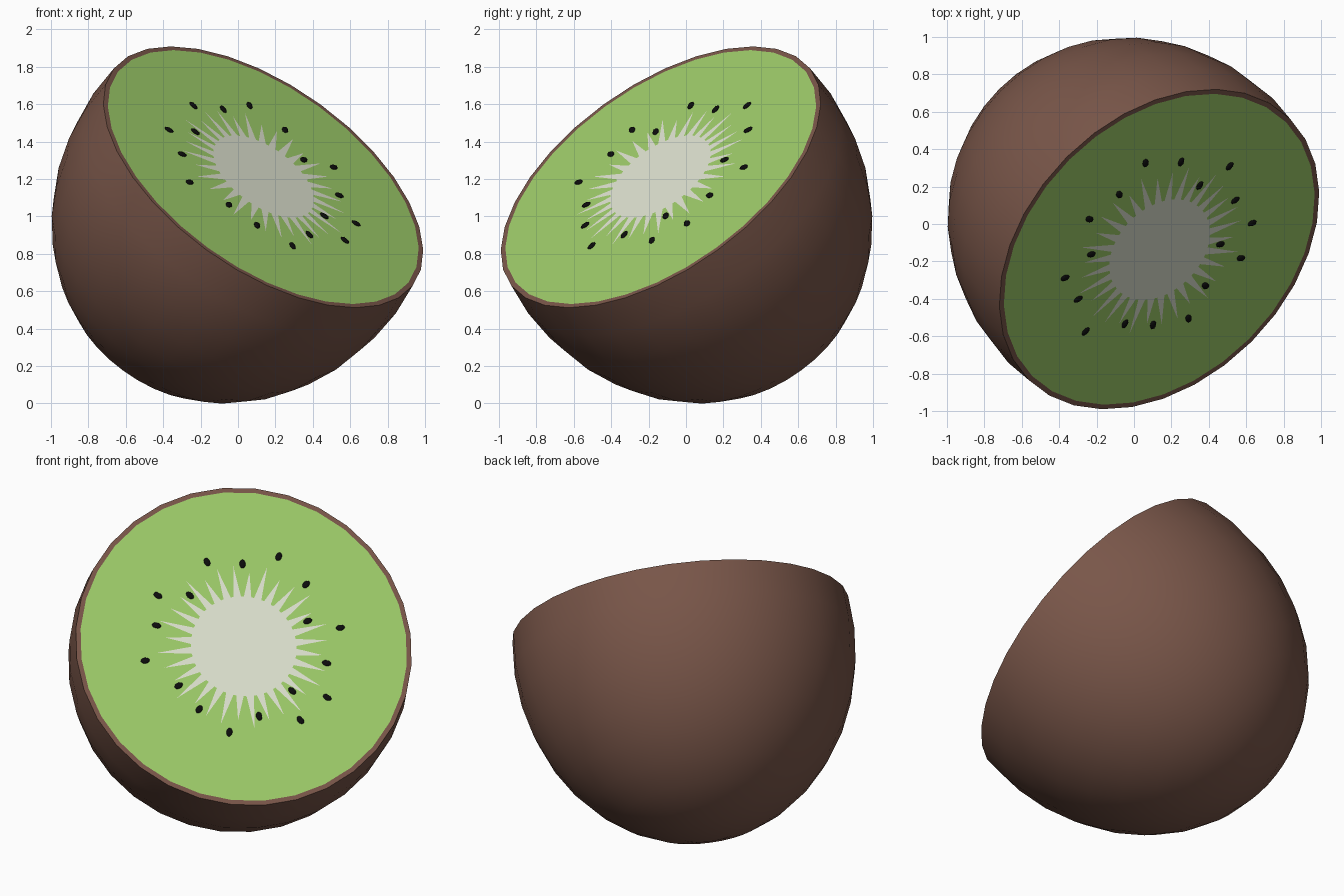
import bpy, bmesh, math
from mathutils import Vector, Matrix

if "Cube" in bpy.data.objects:
    bpy.data.objects.remove(bpy.data.objects["Cube"])

# Cut face frame: local Z is the cut normal, origin is the middle of the cut
NORMAL = Vector((0.5, -0.5, math.sqrt(0.5)))
CENTRE = Vector((0.135, -0.135, 1.21))
FRAME = Matrix.Translation(CENTRE) @ NORMAL.to_track_quat('Z', 'Y').to_matrix().to_4x4()
WIDE, LONG, CUT = 1.0, 1.162, 0.18    # half width, half length, cut height above equator
SIDES = 32


def material(name, rgb):
    m = bpy.data.materials.new(name)
    lin = [(c / 255 / 12.92) if c < 11 else ((c / 255 + 0.055) / 1.055) ** 2.4 for c in rgb]
    m.diffuse_color = (*lin, 1)
    m.use_nodes = True
    m.node_tree.nodes["Principled BSDF"].inputs["Base Color"].default_value = m.diffuse_color
    return m


SKIN = material("brown skin", (121, 86, 73))
FLESH = material("green flesh", (156, 202, 104))
CORE = material("pale core", (220, 224, 206))
SEED = material("black seed", (12, 12, 12))


def finish(bm, name, mat, smooth=False):
    bm.transform(FRAME)
    me = bpy.data.meshes.new(name)
    bm.to_mesh(me)
    bm.free()
    me.materials.append(mat)
    ob = bpy.data.objects.new(name, me)
    bpy.context.collection.objects.link(ob)
    if smooth:
        bpy.ops.object.select_all(action='DESELECT')
        ob.select_set(True)
        bpy.context.view_layer.objects.active = ob
        bpy.ops.object.shade_smooth_by_angle(angle=math.radians(35))
    return ob


def ring(bm, r, z):
    return [bm.verts.new((r * math.cos(a), r * math.sin(a), z))
            for a in (2 * math.pi * i / SIDES for i in range(SIDES))]


# Skin: elongated half fruit, closed by a narrow flat rim on the cut
bm = bmesh.new()
top = math.asin(CUT / LONG)
ROWS = 10
rim_r = WIDE * math.cos(top)
flesh_r = rim_r - 0.028
pole = bm.verts.new((0, 0, -LONG - CUT))
rings = []
for k in range(1, ROWS + 1):
    phi = -math.pi / 2 + (top + math.pi / 2) * k / ROWS
    rings.append(ring(bm, WIDE * math.cos(phi), LONG * math.sin(phi) - CUT))
rings.append(ring(bm, flesh_r, 0))
for i in range(SIDES):
    j = (i + 1) % SIDES
    bm.faces.new((pole, rings[0][j], rings[0][i]))
    for lo, hi in zip(rings, rings[1:]):
        bm.faces.new((lo[i], lo[j], hi[j], hi[i]))
finish(bm, "skin", SKIN, True)

# Flesh: flat disc inside the rim
bm = bmesh.new()
bm.faces.new(ring(bm, flesh_r, 0))
finish(bm, "flesh", FLESH)

# Core: thin pale star with narrow rays of varied length
bm = bmesh.new()
RAYS = 32
mid = bm.verts.new((0, 0, 0.004))
star = []
for i in range(RAYS):
    tip = 0.49 + 0.03 * math.sin(i * 2.4)
    for step, r in ((0.0, tip), (0.36, 0.31), (0.64, 0.31)):
        a = 2 * math.pi * (i + step) / RAYS
        star.append(bm.verts.new((r * math.cos(a), r * math.sin(a), 0.004)))
for a, b in zip(star, star[1:] + star[:1]):
    bm.faces.new((mid, a, b))
finish(bm, "core", CORE)

# Seeds: small flat ovals pointing at the core, placed by front-view x and z
SPOTS = [(-.24, 1.59), (-.08, 1.57), (.06, 1.59), (-.37, 1.46), (-.23, 1.45), (.25, 1.46),
         (-.30, 1.33), (.35, 1.30), (.51, 1.26), (-.26, 1.18), (.54, 1.11), (-.05, 1.06),
         (.46, 1.00), (.63, .96), (.10, .95), (.38, .90), (.57, .87), (.29, .84)]
bm = bmesh.new()
plane = NORMAL.dot(CENTRE)
for x, z in SPOTS:
    y = (NORMAL.x * x + NORMAL.z * z - plane) / -NORMAL.y
    p = FRAME.inverted() @ Vector((x, y, z))
    place = (Matrix.Translation((p.x, p.y, 0.004)) @ Matrix.Rotation(math.atan2(p.y, p.x), 4, 'Z')
             @ Matrix.Diagonal((0.027, 0.018, 0.008, 1)))
    bmesh.ops.create_uvsphere(bm, u_segments=12, v_segments=6, radius=1, matrix=place)
finish(bm, "seeds", SEED, True)
